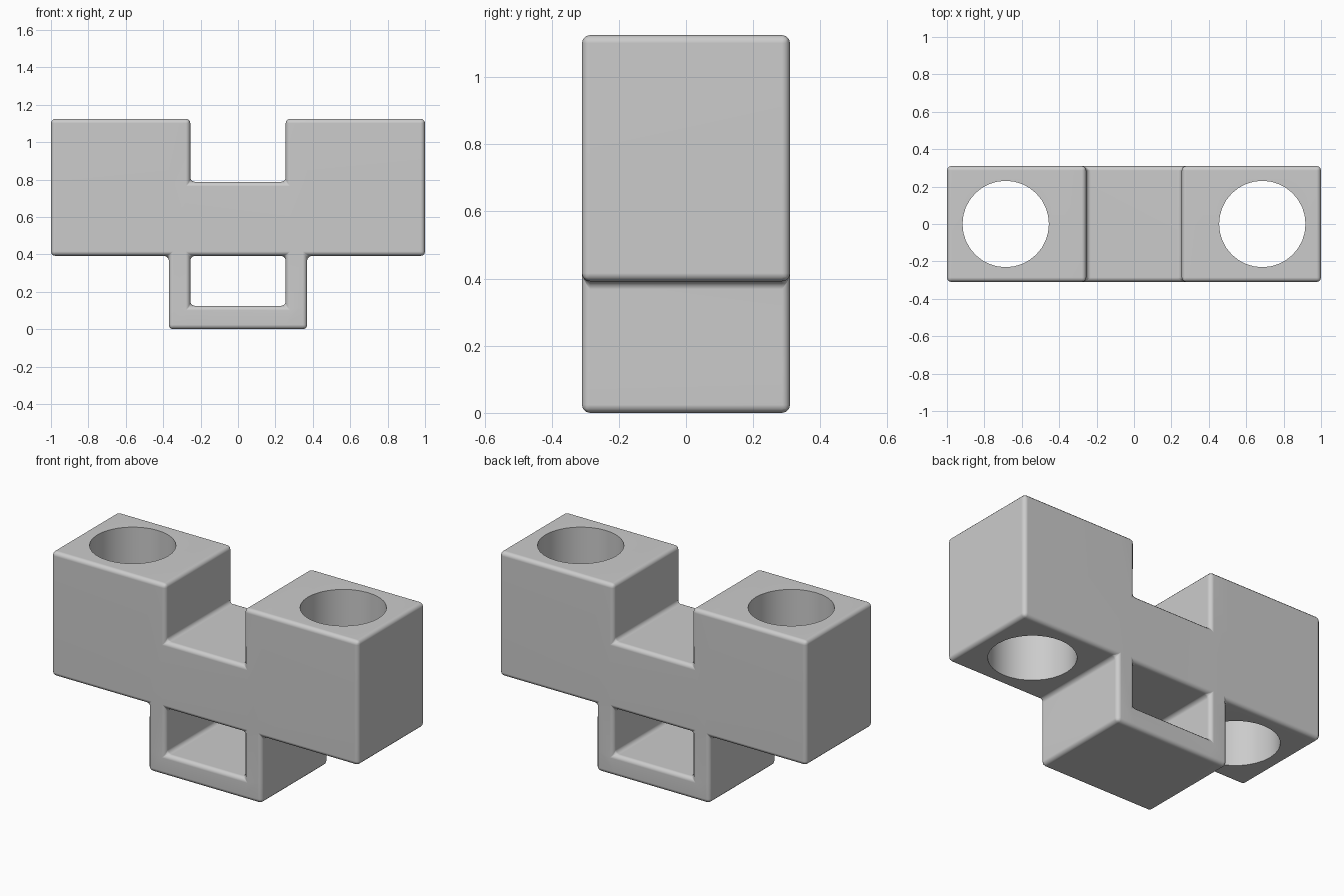
import bpy, bmesh, math

cube = bpy.data.objects.get("Cube")
if cube:
    bpy.data.objects.remove(cube, do_unlink=True)

HALF_DEPTH = 0.31
BEVEL = 0.024
BORE_X, BORE_RADIUS = 0.686, 0.231

grey = bpy.data.materials.new("light grey")
grey.use_nodes = True
grey.diffuse_color = (0.6, 0.6, 0.6, 1)
grey.node_tree.nodes["Principled BSDF"].inputs["Base Color"].default_value = (0.6, 0.6, 0.6, 1)

# Front silhouette as a coarse grid, bottom row first: notch on top, loop below
xs = [-1, -0.37, -0.255, 0.255, 0.37, 1]
zs = [0, 0.125, 0.392, 0.788, 1.125]
rows = [".###.",
        ".#.#.",
        "#####",
        "##.##"]
# The tower walls line up with the loop opening
def filled(i, j):
    return 0 <= i < 5 and 0 <= j < 4 and rows[j][i] == "#"

bm = bmesh.new()
grid = {}

def vert(i, j, side):
    key = (i, j, side)
    if key not in grid:
        grid[key] = bm.verts.new((xs[i], side * HALF_DEPTH, zs[j]))
    return grid[key]

for j in range(4):
    for i in range(5):
        if not filled(i, j):
            continue
        corners = [(i, j), (i + 1, j), (i + 1, j + 1), (i, j + 1)]
        for side in (-1, 1):
            bm.faces.new([vert(*c, side) for c in corners])
        # Walls wherever the neighbouring cell is empty
        for k, (di, dj) in enumerate([(0, -1), (1, 0), (0, 1), (-1, 0)]):
            if not filled(i + di, j + dj):
                a, b = corners[k], corners[(k + 1) % 4]
                bm.faces.new([vert(*a, -1), vert(*b, -1), vert(*b, 1), vert(*a, 1)])
bmesh.ops.recalc_face_normals(bm, faces=bm.faces[:])

# Rounded edges
sharp = [e for e in bm.edges if e.calc_face_angle(0) > 1]
bmesh.ops.bevel(bm, geom=sharp, offset=BEVEL, offset_type='OFFSET', segments=3,
                profile=0.5, affect='EDGES', clamp_overlap=True)
bmesh.ops.recalc_face_normals(bm, faces=bm.faces[:])

mesh = bpy.data.meshes.new("bracket_body")
bm.to_mesh(mesh)
bm.free()
body = bpy.data.objects.new("bracket_body", mesh)
bpy.context.collection.objects.link(body)
mesh.materials.append(grey)

# Vertical bores through both towers
cutters = []
for name, sx in (("left_bore_cutter", 1), ("right_bore_cutter", -1)):
    bpy.ops.mesh.primitive_cylinder_add(vertices=32, radius=BORE_RADIUS, depth=2,
                                        location=(sx * BORE_X, 0, 0.75))
    cutter = bpy.context.object
    cutter.name = name
    cutter.hide_render = True
    cutter.data.materials.append(grey)
    mod = body.modifiers.new(name, 'BOOLEAN')
    mod.operation = 'DIFFERENCE'
    mod.solver = 'EXACT'
    mod.object = cutter
    cutters.append(cutter)

bpy.ops.object.select_all(action='DESELECT')
body.select_set(True)
bpy.context.view_layer.objects.active = body
for cutter in cutters:
    bpy.ops.object.modifier_apply(modifier=cutter.name)
    bpy.data.objects.remove(cutter, do_unlink=True)

# Smooth rounds and bores, crisp bore rims, flat faces
bpy.ops.object.shade_smooth_by_angle(angle=math.radians(40))
weighted = body.modifiers.new("flat_face_normals", 'WEIGHTED_NORMAL')
weighted.keep_sharp = True
